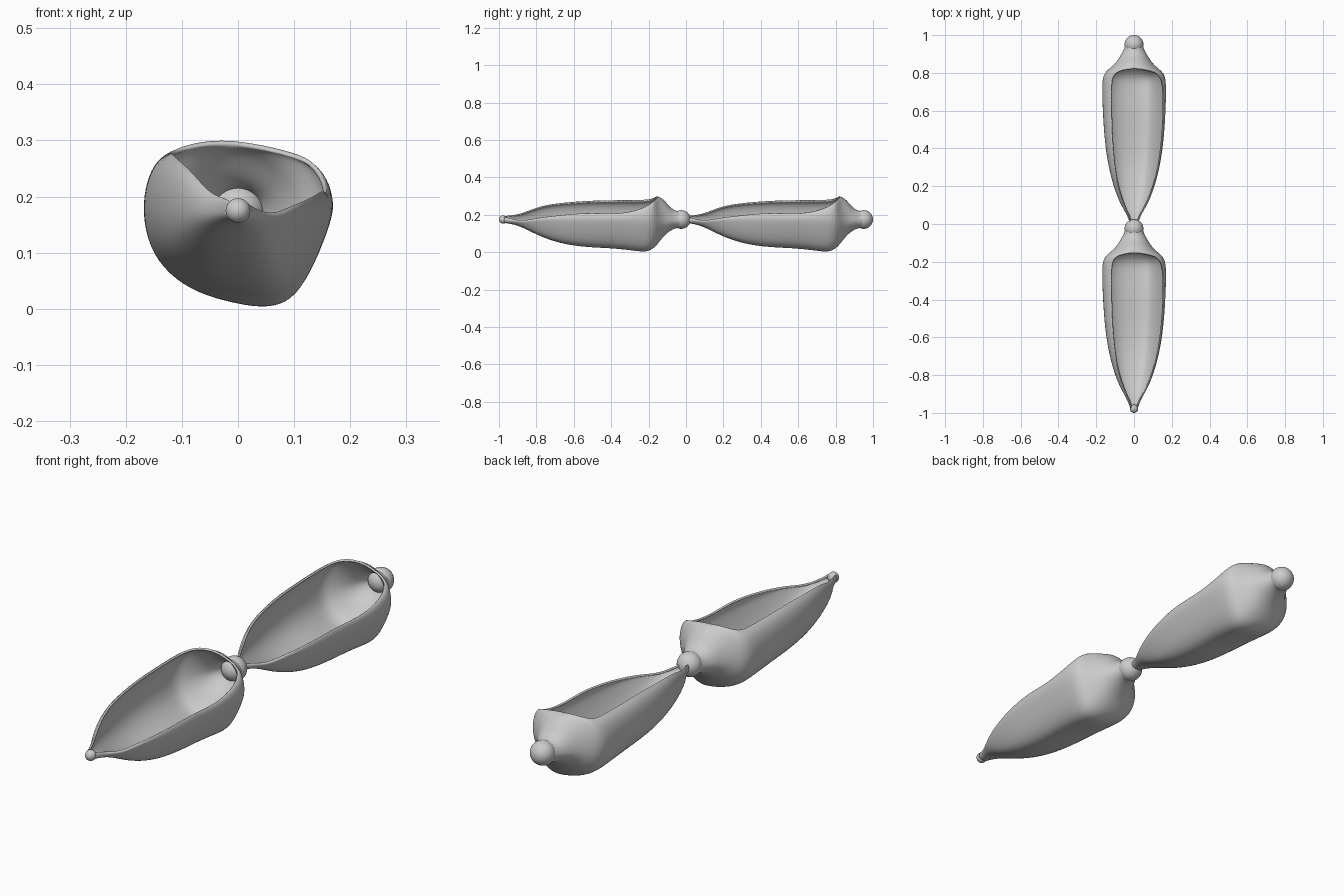
import bpy, bmesh, math

if "Cube" in bpy.data.objects:
    bpy.data.objects.remove(bpy.data.objects["Cube"])

# Pod stations: y, half width, bottom z, left rim x, z, right rim x, z
STATIONS = [
    (.00, .020, .157, -.014, .193, .014, .190),
    (.05, .038, .150, -.030, .198, .030, .178),
    (.10, .070, .133, -.052, .208, .062, .167),
    (.17, .100, .096, -.077, .238, .092, .182),
    (.25, .124, .062, -.096, .257, .119, .192),
    (.35, .146, .035, -.109, .268, .139, .203),
    (.47, .160, .023, -.117, .276, .152, .212),
    (.58, .167, .019, -.120, .278, .157, .204),
    (.68, .171, .008, -.121, .279, .158, .215),
    (.75, .171, -.002, -.120, .280, .151, .238),
    (.785, .165, .007, -.112, .283, .135, .260),
    (.81, .149, .026, -.088, .294, .110, .277),
    (.83, .124, .050, -.015, .305, -.015, .305),
    (.86, .093, .090, 0, .283, 0, .283),
    (.89, .075, .114, 0, .242, 0, .242),
    (.92, .056, .129, 0, .223, 0, .223),
    (.945, .048, .129, 0, .221, 0, .221),
]
# Lopsided hull section: x / half width, height fraction
HULL = [(-1, 1), (-.93, .63), (-.73, .35), (-.42, .15), (0, .04), (.3, 0),
        (.56, .07), (.75, .35), (.9, .7), (1, 1)]


def section(y, w, zb, lx, lz, rx, rz):
    zl = .172
    zr = min(.172, rz - .008)
    k = min(1, max(0, (y - .79) / .1))       # turns round toward the neck
    k = max(k, 1 - y / .15)
    upper = [math.radians(a) for a in (90, 60, 30)]
    pts = [(lx + (-w - lx) * math.cos(a), y, zl + (lz - zl) * math.sin(a)) for a in upper]
    n = len(HULL) - 1
    for i, (hx, hz) in enumerate(HULL):
        a = math.pi * i / n
        fx = hx * (1 - k) - k * math.cos(a)
        fz = hz * (1 - k) + k * (1 - math.sin(a))
        zw = zl + (zr - zl) * i / n
        pts.append((fx * w, y, zb + fz * (zw - zb)))
    pts += [(rx + (w - rx) * math.cos(a), y, zr + (rz - zr) * math.sin(a))
            for a in reversed(upper)]
    return pts


def pod_shell(name, oy):
    bm = bmesh.new()
    rows = [[bm.verts.new(p) for p in section(*s)] for s in STATIONS]
    for r0, r1 in zip(rows, rows[1:]):
        for i in range(len(r0) - 1):
            bm.faces.new((r0[i], r0[i + 1], r1[i + 1], r1[i]))
    bmesh.ops.remove_doubles(bm, verts=bm.verts[:], dist=.0005)
    bm.normal_update()
    # outward normals, so the wall thickens inward
    low = min(bm.faces, key=lambda f: f.calc_center_median().z)
    if low.normal.z > 0:
        bmesh.ops.reverse_faces(bm, faces=bm.faces[:])
    me = bpy.data.meshes.new(name)
    bm.to_mesh(me)
    bm.free()
    ob = bpy.data.objects.new(name, me)
    bpy.context.collection.objects.link(ob)
    ob.location.y = oy
    for p in me.polygons:
        p.use_smooth = True
    sub = ob.modifiers.new("smooth", 'SUBSURF')
    sub.levels = sub.render_levels = 2
    wall = ob.modifiers.new("wall", 'SOLIDIFY')
    wall.thickness = .008
    wall.offset = -1


def ball(name, y, z, r):
    bpy.ops.mesh.primitive_uv_sphere_add(segments=32, ring_count=16, radius=r,
                                         location=(0, y, z))
    ob = bpy.context.object
    ob.name = name
    bpy.ops.object.shade_smooth()


for label, oy in (("front", -.975), ("back", 0)):
    pod_shell(label + "_pod_shell", oy)
    ball(label + "_stem_knob", oy + .95, .175, .05)    # rounded stem end
    ball(label + "_pod_tip", oy - .003, .175, .022)    # small blunt tip
